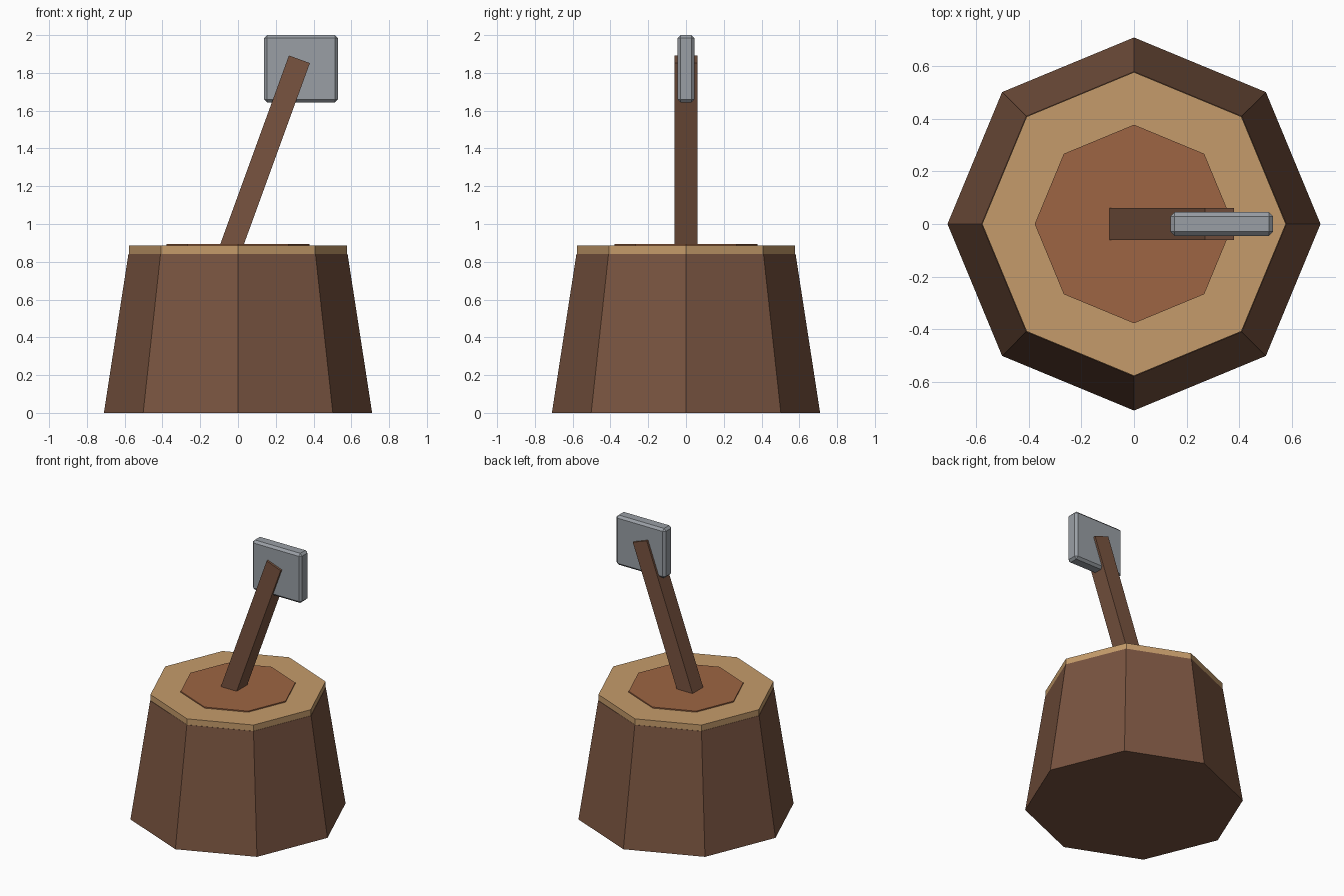
import bpy
from math import radians, sin, cos
from mathutils import Vector

cube = bpy.data.objects.get("Cube")
if cube:
    bpy.data.objects.remove(cube, do_unlink=True)


def material(name, rgb):
    mat = bpy.data.materials.new(name)
    mat.use_nodes = True
    color = (*rgb, 1)
    mat.diffuse_color = color
    mat.node_tree.nodes["Principled BSDF"].inputs["Base Color"].default_value = color
    return mat


bark = material("brown_wood", (0.19, 0.088, 0.051))
cut_wood = material("pale_cut_wood", (0.56, 0.33, 0.145))
heartwood = material("reddish_heartwood", (0.34, 0.13, 0.056))
steel = material("grey_steel", (0.32, 0.345, 0.375))


def finish(name, mat):
    obj = bpy.context.object
    obj.name = name
    obj.data.materials.append(mat)
    return obj


def octagon(name, mat, r_bottom, r_top, z_bottom, z_top):
    """Eight-sided frustum between two heights."""
    bpy.ops.mesh.primitive_cone_add(
        vertices=8, radius1=r_bottom, radius2=r_top, depth=z_top - z_bottom,
        location=(0, 0, (z_bottom + z_top) / 2))
    return finish(name, mat)


def box(name, mat, size, center, tilt=0):
    """Box tilted about the y axis."""
    bpy.ops.mesh.primitive_cube_add(size=1, location=center, rotation=(0, tilt, 0))
    obj = finish(name, mat)
    obj.scale = size
    bpy.ops.object.transform_apply(location=False, rotation=False, scale=True)
    return obj


# Stump with its cut top
octagon("stump_trunk", bark, 0.71, 0.58, 0, 0.842)
octagon("stump_cut_top", cut_wood, 0.578, 0.578, 0.842, 0.885)
octagon("stump_heartwood", heartwood, 0.378, 0.378, 0.88, 0.893)

# Leaning handle, its foot sunk into the stump
tilt, length = radians(20), 1.13
top_end = Vector((0.325, 0, 1.872))
axis = Vector((sin(tilt), 0, cos(tilt)))
box("axe_handle", bark, (0.118, 0.12, length), top_end - axis * length / 2, tilt)

# Upright blade with chamfered edges
blade = box("axe_blade", steel, (0.392, 0.09, 0.356), (0.334, 0, 1.822))
bevel = blade.modifiers.new("chamfer", "BEVEL")
bevel.width = 0.016
bevel.segments = 1
